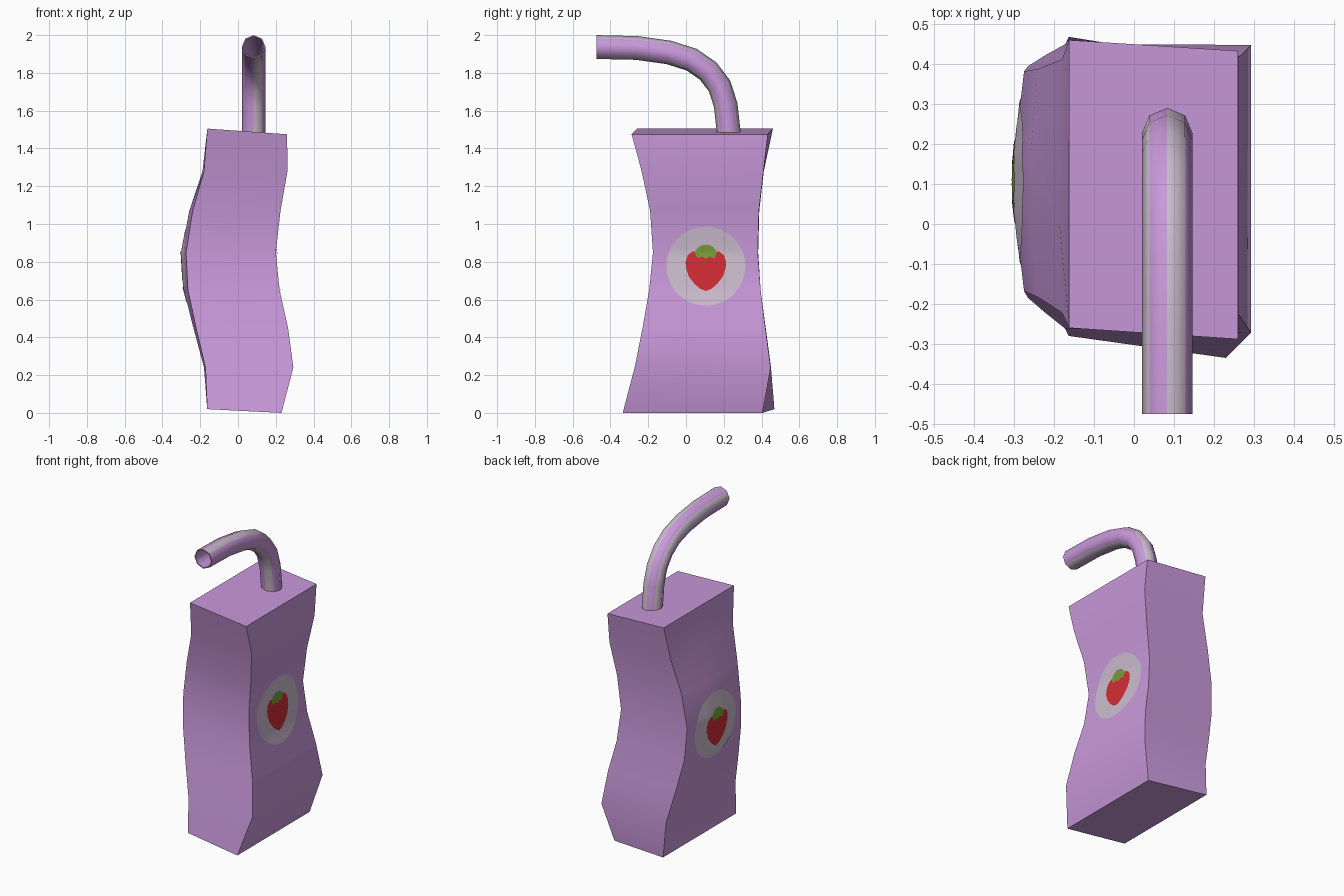
import bpy, bmesh, math
from mathutils import Vector
from mathutils.bvhtree import BVHTree

if "Cube" in bpy.data.objects:
    bpy.data.objects.remove(bpy.data.objects["Cube"])


def mat(name, r, g, b):
    m = bpy.data.materials.new(name)
    m.diffuse_color = (r, g, b, 1)
    m.use_nodes = True
    m.node_tree.nodes["Principled BSDF"].inputs["Base Color"].default_value = m.diffuse_color
    return m


purple = mat("purple", 0.58, 0.315, 0.70)
pale = mat("pale_grey", 0.61, 0.51, 0.62)
red = mat("red", 0.645, 0.026, 0.034)
green = mat("leaf_green", 0.195, 0.342, 0.042)


def finish(bm, name, mats, angle=40, fix=True):
    if fix:
        bmesh.ops.recalc_face_normals(bm, faces=bm.faces)
    me = bpy.data.meshes.new(name)
    bm.to_mesh(me)
    for m in mats:
        me.materials.append(m)
    ob = bpy.data.objects.new(name, me)
    bpy.context.collection.objects.link(ob)
    bpy.ops.object.select_all(action='DESELECT')
    ob.select_set(True)
    bpy.context.view_layer.objects.active = ob
    bpy.ops.object.shade_smooth_by_angle(angle=math.radians(angle))
    return ob


# Carton: squeezed box lofted from rings
# z left, z right, x left, x right, y front left, back left, front right, back right, bulge
levels = [
    (0.02, 0.00, -0.163, 0.23, -0.280, 0.468, -0.335, 0.405, 0.0),
    (0.24, 0.24, -0.172, 0.293, -0.262, 0.450, -0.272, 0.448, 0.008),
    (0.45, 0.45, -0.222, 0.265, -0.222, 0.422, -0.230, 0.420, 0.014),
    (0.65, 0.65, -0.265, 0.220, -0.185, 0.395, -0.195, 0.395, 0.022),
    (0.85, 0.85, -0.275, 0.200, -0.168, 0.382, -0.175, 0.380, 0.024),
    (1.07, 1.07, -0.240, 0.225, -0.183, 0.388, -0.190, 0.386, 0.018),
    (1.28, 1.28, -0.180, 0.262, -0.222, 0.412, -0.235, 0.410, 0.008),
    (1.505, 1.475, -0.162, 0.260, -0.260, 0.460, -0.288, 0.433, 0.0),
]
bm = bmesh.new()
rings = []
for zl, zr, xl, xr, fl, bl, fr, br, bulge in levels:
    left = [(xl - (bulge if 0 < t < 1 else 0), bl + (fl - bl) * t, zl)
            for t in (0, 0.37, 0.63, 1)]
    rings.append([bm.verts.new(p) for p in left + [(xr, fr, zr), (xr, br, zr)]])
for a, b in zip(rings, rings[1:]):
    for i in range(6):
        j = (i + 1) % 6
        bm.faces.new((a[i], a[j], b[j], b[i]))
bm.faces.new(rings[0])
bm.faces.new(rings[-1])
bmesh.ops.recalc_face_normals(bm, faces=bm.faces)
tree = BVHTree.FromBMesh(bm)
finish(bm, "carton", [purple], 35)


# Stickers: thin plates draped on the carton sides
def drape(name, outline, centre, side, lift, m, steps=8):
    bm = bmesh.new()

    def put(y, z):
        hit = tree.ray_cast(Vector((side * 2, y, z)), Vector((-side, 0, 0)))[0]
        return bm.verts.new((hit.x + side * lift, y, z))
    cy, cz = centre
    mid = put(cy, cz)
    prev = None
    n = len(outline)
    for s in range(1, steps + 1):
        k = s / steps
        ring = [put(cy + (y - cy) * k, cz + (z - cz) * k) for y, z in outline]
        for i in range(n):
            j = (i + 1) % n
            if prev:
                bm.faces.new((prev[i], ring[i], ring[j], prev[j]))
            else:
                bm.faces.new((mid, ring[i], ring[j]))
        prev = ring
    if side < 0:
        bmesh.ops.reverse_faces(bm, faces=bm.faces)
    finish(bm, name, [m], 40, False)


CY = 0.105


def mirrored(half):
    return ([(CY + y, z) for y, z in half] +
            [(CY - y, z) for y, z in reversed(half) if y > 0])


circle = [(CY + 0.209 * math.cos(i * math.tau / 40), 0.777 + 0.209 * math.sin(i * math.tau / 40))
          for i in range(40)]
berry = mirrored([(0, 0.645), (0.03, 0.657), (0.062, 0.685), (0.09, 0.722), (0.105, 0.765),
                  (0.107, 0.80), (0.096, 0.835), (0.07, 0.855), (0.035, 0.855), (0, 0.845)])
leaf = mirrored([(0, 0.815), (0.022, 0.828), (0.045, 0.818), (0.06, 0.852),
                 (0.04, 0.877), (0.015, 0.89), (0, 0.89)])
for side, word in ((1, "right"), (-1, "left")):
    drape(word + "_sticker", circle, (CY, 0.777), side, 0.003, pale)
    drape(word + "_strawberry", berry, (CY, 0.77), side, 0.005, red)
    drape(word + "_strawberry_leaf", leaf, (CY, 0.855), side, 0.007, green, 4)

# Straw: bent hollow eight-sided tube with lengthwise stripes
path = [(0.228, 1.47), (0.21, 1.63), (0.178, 1.73), (0.117, 1.81),
        (0.03, 1.87), (-0.09, 1.908), (-0.26, 1.932), (-0.475, 1.937)]
bm = bmesh.new()
walls = []
for r in (0.063, 0.056):
    wall = []
    for i, p in enumerate(path):
        a, b = path[max(i - 1, 0)], path[min(i + 1, len(path) - 1)]
        t = Vector((b[0] - a[0], b[1] - a[1])).normalized()
        if i == len(path) - 1:
            t = Vector((-1, 0))
        wall.append([bm.verts.new((0.083 + r * math.sin(k * math.tau / 8),
                                   p[0] + t.y * r * math.cos(k * math.tau / 8),
                                   p[1] - t.x * r * math.cos(k * math.tau / 8)))
                     for k in range(8)])
    walls.append(wall)
outer, inner = walls
sections = outer + inner[::-1]
for s, (a, b) in enumerate(zip(sections, sections[1:])):
    for k in range(8):
        j = (k + 1) % 8
        f = bm.faces.new((a[k], a[j], b[j], b[k]))
        f.material_index = 1 if k in (0, 3, 6) and s < len(path) - 1 else 0
bm.faces.new(outer[0])
bm.faces.new(inner[0])
finish(bm, "straw", [purple, pale], 50)
